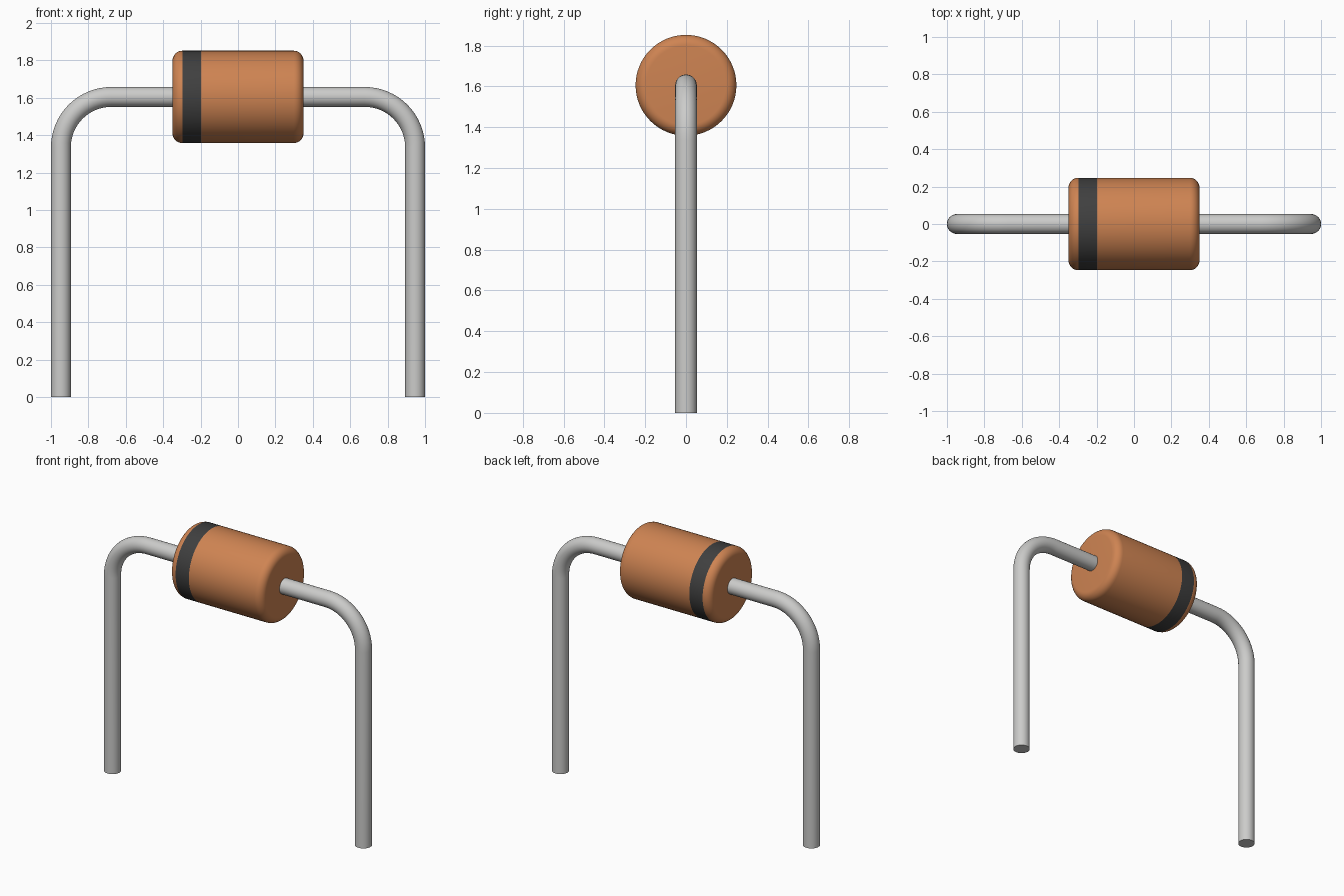
import bpy, bmesh
from math import radians, sin, cos, pi
from mathutils import Vector, Matrix

cube = bpy.data.objects.get("Cube")
if cube:
    bpy.data.objects.remove(cube, do_unlink=True)


def material(name, color, roughness=0.5):
    m = bpy.data.materials.new(name)
    m.use_nodes = True
    m.diffuse_color = (*color, 1)
    bsdf = m.node_tree.nodes["Principled BSDF"]
    bsdf.inputs["Base Color"].default_value = (*color, 1)
    bsdf.inputs["Roughness"].default_value = roughness
    return m


orange = material("orange casing", (0.62, 0.23, 0.085))
charcoal = material("charcoal band", (0.05, 0.05, 0.05))
metal = material("grey metal", (0.60, 0.60, 0.59), 0.35)

AXIS_Z = 1.605
HALF, RADIUS, ROUND = 0.35, 0.247, 0.052
BAND = (-0.298, -0.198)
WIRE, REACH, BEND = 0.053, 0.947, 0.27


def add_object(name, bm, materials):
    bmesh.ops.recalc_face_normals(bm, faces=bm.faces)
    mesh = bpy.data.meshes.new(name)
    bm.to_mesh(mesh)
    bm.free()
    for m in materials:
        mesh.materials.append(m)
    obj = bpy.data.objects.new(name, mesh)
    bpy.context.collection.objects.link(obj)
    bpy.ops.object.select_all(action="DESELECT")
    obj.select_set(True)
    bpy.context.view_layer.objects.active = obj
    bpy.ops.object.shade_smooth_by_angle(angle=radians(35))
    return obj


def loft(name, rings, materials):
    """Skin a list of vertex-position rings and cap both ends."""
    bm = bmesh.new()
    loops = [[bm.verts.new(p) for p in ring] for ring in rings]
    n = len(loops[0])
    for a, b in zip(loops, loops[1:]):
        for i in range(n):
            j = (i + 1) % n
            bm.faces.new((a[i], a[j], b[j], b[i]))
    bm.faces.new(loops[0])
    bm.faces.new(loops[-1])
    return add_object(name, bm, materials)


def ring(center, u, v, radius, sides):
    return [center + radius * (u * cos(2 * pi * i / sides) + v * sin(2 * pi * i / sides))
            for i in range(sides)]


X, Y, Z = Vector((1, 0, 0)), Vector((0, 1, 0)), Vector((0, 0, 1))

# Casing: turned cylinder with rounded rims, split at the painted band
rim = [(HALF - ROUND + ROUND * cos(t), RADIUS - ROUND + ROUND * sin(t))
       for t in (pi / 2 * k / 8 for k in range(9))]
profile = [(-x, r) for x, r in rim] + [(BAND[1], RADIUS)] + rim[::-1]
casing = loft("casing", [ring(X * x + Z * AXIS_Z, Y, Z, r, 64) for x, r in profile],
              [orange, charcoal])
for face in casing.data.polygons:
    if BAND[0] < face.center.x < BAND[1]:
        face.material_index = 1

# Wire leads: out from the casing, round bend, straight down to the ground
for name, side in (("left_lead", 1), ("right_lead", -1)):
    rings = [ring(X * side * (HALF - 0.05) + Z * AXIS_Z, Y, Z, WIRE, 32)]
    pivot = X * side * (REACH - BEND) + Z * (AXIS_Z - BEND)
    for k in range(17):
        t = pi / 2 * k / 16
        out = X * side * sin(t) + Z * cos(t)
        rings.append(ring(pivot + out * BEND, Y, out, WIRE, 32))
    rings.append(ring(X * side * REACH, Y, X * side, WIRE, 32))
    loft(name, rings, [metal])
